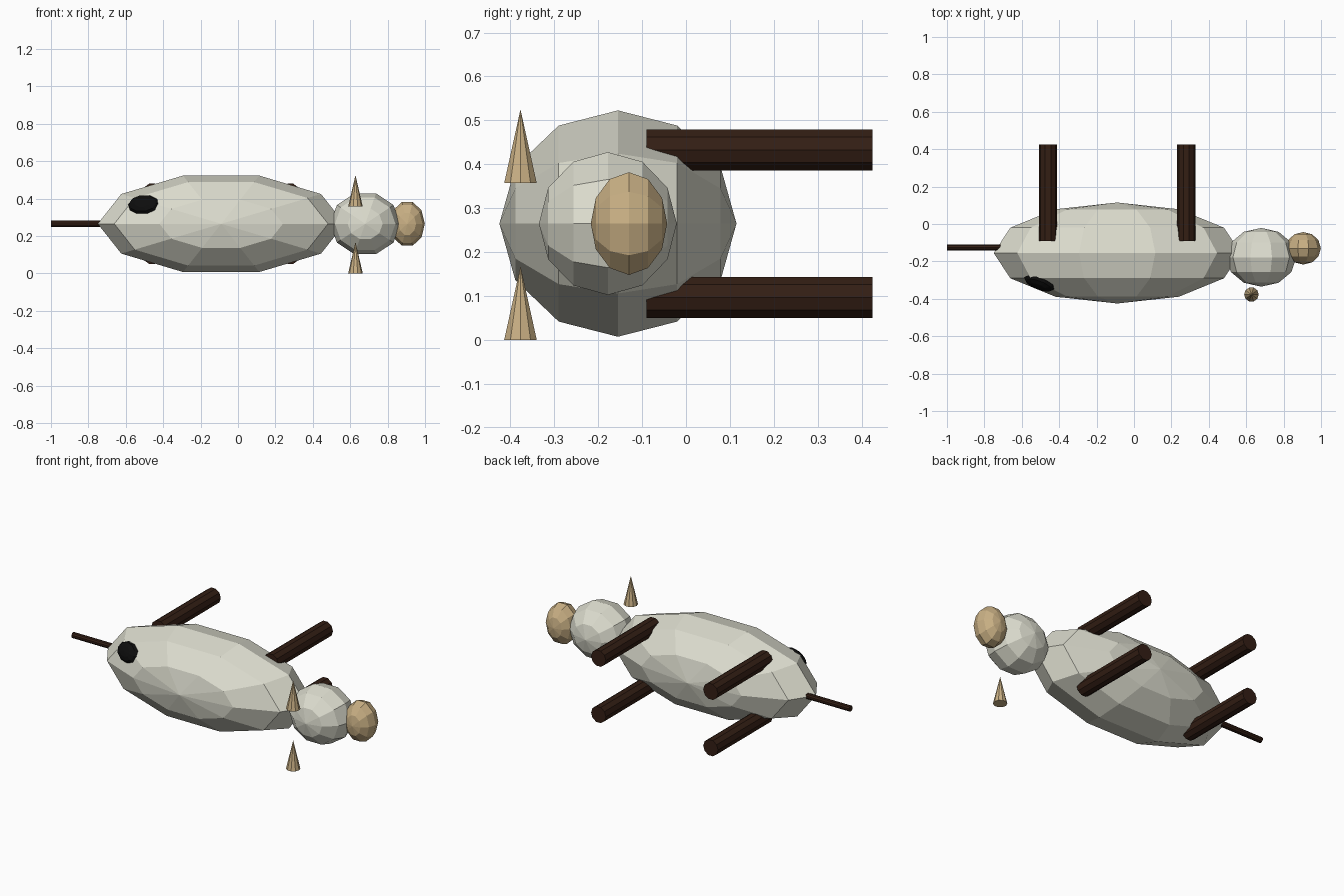
import bpy, bmesh
from math import sin, cos, pi, radians
from mathutils import Vector

if "Cube" in bpy.data.objects:
    bpy.data.objects.remove(bpy.data.objects["Cube"])

SIDES = 10


def material(name, rgb):
    m = bpy.data.materials.new(name)
    m.diffuse_color = (*rgb, 1)
    m.use_nodes = True
    m.node_tree.nodes["Principled BSDF"].inputs["Base Color"].default_value = m.diffuse_color
    return m


hide = material("hide_white", (0.72, 0.72, 0.62))
horn_tan = material("horn_tan", (0.58, 0.43, 0.23))
dark = material("dark_brown", (0.033, 0.013, 0.007))
black = material("black", (0.004, 0.004, 0.004))


def lathe(name, profile, loc, mat, scale=(1, 1, 1), rot=(0, 0, 0)):
    """Ten-sided turned solid; profile is (radius, height), radius 0 makes a point."""
    bm = bmesh.new()
    rings = []
    for r, h in profile:
        if r < 1e-6:
            rings.append([bm.verts.new((0, 0, h * scale[2]))])
        else:
            rings.append([bm.verts.new((r * cos(2 * pi * i / SIDES) * scale[0],
                                        r * sin(2 * pi * i / SIDES) * scale[1],
                                        h * scale[2])) for i in range(SIDES)])
    for a, b in zip(rings, rings[1:]):
        for i in range(SIDES):
            j = (i + 1) % SIDES
            if len(a) == 1:
                bm.faces.new((a[0], b[j], b[i]))
            elif len(b) == 1:
                bm.faces.new((a[i], a[j], b[0]))
            else:
                bm.faces.new((a[i], a[j], b[j], b[i]))
    # flat caps on open ends
    if len(rings[0]) > 1:
        bm.faces.new(rings[0][::-1])
    if len(rings[-1]) > 1:
        bm.faces.new(rings[-1])
    bmesh.ops.recalc_face_normals(bm, faces=bm.faces)
    me = bpy.data.meshes.new(name)
    bm.to_mesh(me)
    bm.free()
    me.materials.append(mat)
    ob = bpy.data.objects.new(name, me)
    ob.location = loc
    ob.rotation_euler = rot
    bpy.context.collection.objects.link(ob)
    return ob


BALL = [(cos(radians(a)), sin(radians(a))) for a in range(-90, 91, 30)]
ALONG_Y = (-pi / 2, 0, 0)
MID = 0.265

# body, head and snout: low-poly balls with their poles along y
lathe("body", BALL, (-0.09, -0.155, MID), hide, (0.66, 0.271, 0.27), ALONG_Y)
lathe("head", BALL, (0.68, -0.178, MID), hide, (0.187, 0.171, 0.157), ALONG_Y)
lathe("snout", BALL, (0.905, -0.13, MID), horn_tan, (0.094, 0.123, 0.087), ALONG_Y)

# four legs
for end, x in (("rear", -0.46), ("front", 0.28)):
    for side, s in (("left", 1), ("right", -1)):
        lathe(f"{end}_{side}_leg", [(0.049, -0.09), (0.049, 0.425)],
              (x, 0, MID + s * 0.168), dark, rot=ALONG_Y)

# horns, both pointing the same way
for side, z in (("left", 0.357), ("right", 0.0)):
    lathe(f"{side}_horn", [(0.039, 0), (0, 0.168)], (0.628, -0.377, z), horn_tan)

# tail
lathe("tail", [(0.017, -1.0), (0.017, -0.66)], (0, -0.125, MID), dark, rot=(0, pi / 2, 0))

# flattened spot lying on the flank
spot = lathe("spot", BALL, (-0.505, -0.315, 0.368), black, (0.088, 0.058, 0.03))
normal = Vector((-0.95, -2.5, 1.4))
spot.rotation_euler = normal.to_track_quat('Z', 'Y').to_euler()
